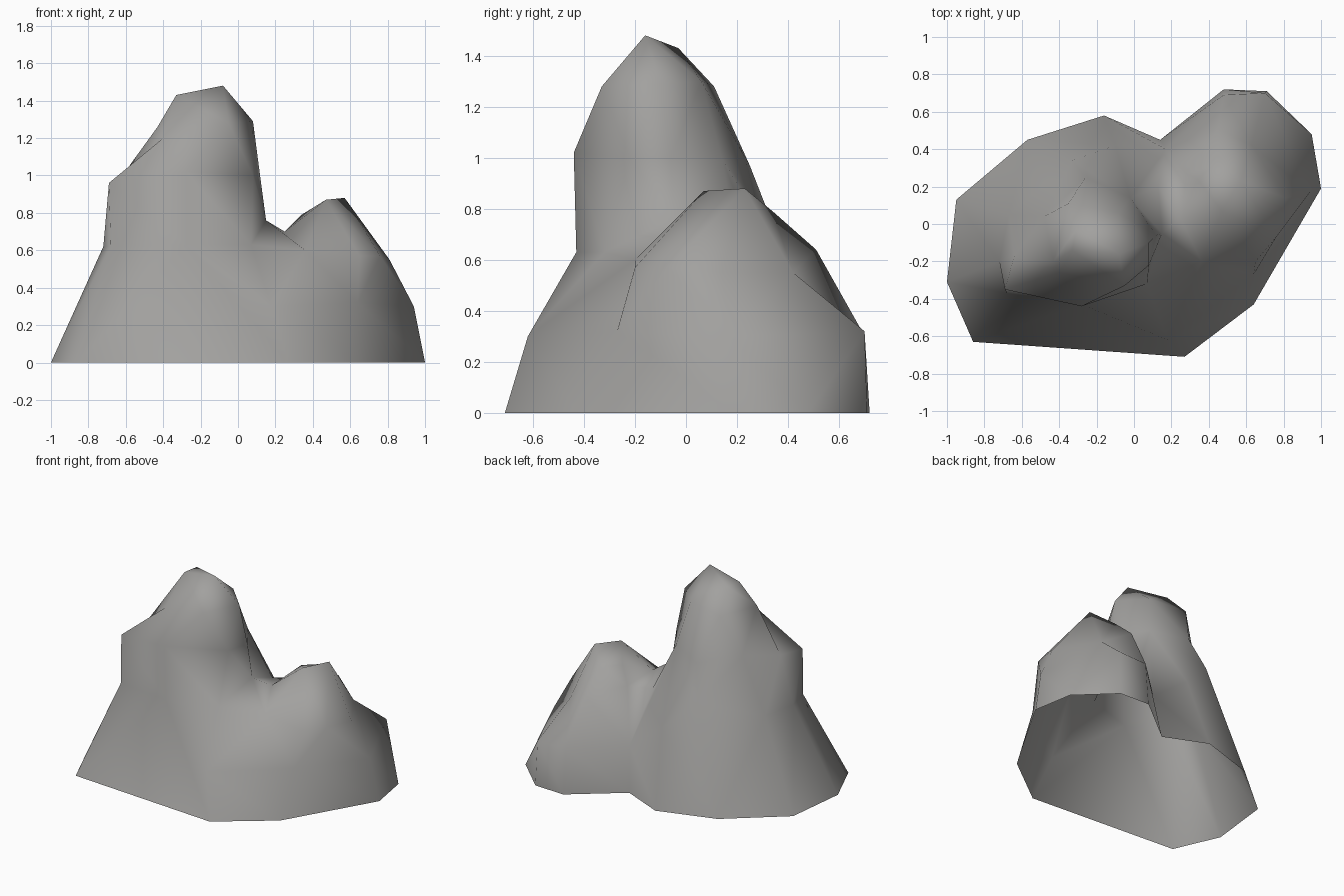
import bpy, bmesh

if "Cube" in bpy.data.objects:
    bpy.data.objects.remove(bpy.data.objects["Cube"])

bm = bmesh.new()


def ring(points):
    return [bm.verts.new(p) for p in points]


def bridge(a, b):
    """Stitch two closed counter-clockwise rings with the least total edge length."""
    s = min(range(len(b)), key=lambda i: (b[i].co - a[0].co).length)
    b = b[s:] + b[:s]
    n, m = len(a), len(b)
    best = {(0, 0): (0, None)}
    for i in range(n + 1):
        for j in range(m + 1):
            if i + j == 0:
                continue
            d = (a[i % n].co - b[j % m].co).length
            best[i, j] = min((best[p][0] + d, p) for p in ((i - 1, j), (i, j - 1))
                             if min(p) >= 0)
    i, j = n, m
    while i + j:
        p, q = best[i, j][1]
        third = a[p % n] if p < i else b[q % m]
        bm.faces.new((third, a[i % n], b[j % m]) if p < i
                     else (a[i % n], b[j % m], third))
        i, j = p, q


# Ground outline (left open underneath)
base = ring([(x, y, 0) for x, y in (
    (-.86, -.63), (.27, -.71), (.64, -.43), (1, .19), (.95, .48), (.71, .71),
    (.48, .72), (.14, .45), (-.16, .58), (-.57, .45), (-.95, .13), (-1, -.31))])

# Shoulder ring shared by both peaks
shoulder = ring([
    (-.68, -.37, .62), (-.28, -.43, .63), (.18, -.62, .3),
    (.64, -.27, .32), (.94, .17, .3), (.70, .70, .32),
    (.48, .69, .32), (.17, .40, .32), (-.10, .42, .52), (-.33, .34, .74),
    (-.67, .05, .62), (-.72, -.20, .62)])
bridge(base, shoulder)

# Valley line between the peaks
valley = ring([(.07, -.32, .63), (.15, -.05, .76), (.13, .20, .66)])
tall_foot = shoulder[:2] + valley + shoulder[7:]
low_foot = shoulder[2:8] + valley[::-1]
bm.faces.new((shoulder[1], shoulder[2], valley[0]))

# Tall peak
tall_mid = ring([
    (-.69, -.35, .96), (-.28, -.44, 1.02), (.08, -.22, 1.0), (.118, -.06, 1.0),
    (-.02, .14, 1.0), (-.26, .25, .97), (-.48, .04, 1.0), (-.64, -.17, .97)])
tall_top = ring([
    (-.43, -.20, 1.26), (-.40, -.26, 1.20), (-.05, -.33, 1.28),
    (.08, -.10, 1.29), (-.08, .06, 1.30), (-.35, .11, 1.28)])
tall_cap = ring([(-.33, -.14, 1.43), (-.08, -.16, 1.48), (-.31, -.03, 1.43)])
bridge(tall_foot, tall_mid)
bridge(tall_mid, tall_top)
bridge(tall_top, tall_cap)
bm.faces.new(tall_cap)

# Low peak
low_mid = ring([
    (.36, -.20, .60), (.65, -.20, .57), (.76, -.07, .57), (.81, .14, .55),
    (.63, .42, .55), (.45, .51, .64), (.28, .27, .67), (.25, .03, .70)])
low_cap = ring([(.47, .07, .87), (.57, .23, .88), (.45, .34, .79), (.34, .24, .79)])
bridge(low_foot, low_mid)
bridge(low_mid, low_cap)
bm.faces.new(low_cap)

bmesh.ops.recalc_face_normals(bm, faces=bm.faces[:])
if sum(f.normal.z * f.calc_area() for f in bm.faces) < 0:
    bmesh.ops.reverse_faces(bm, faces=bm.faces[:])

mesh = bpy.data.meshes.new("rock")
bm.to_mesh(mesh)
bm.free()
mesh.shade_smooth()
rock = bpy.data.objects.new("rock", mesh)
bpy.context.collection.objects.link(rock)

stone = bpy.data.materials.new("stone grey")
stone.diffuse_color = (.36, .355, .345, 1)
stone.use_nodes = True
stone.node_tree.nodes["Principled BSDF"].inputs["Base Color"].default_value = stone.diffuse_color
mesh.materials.append(stone)
